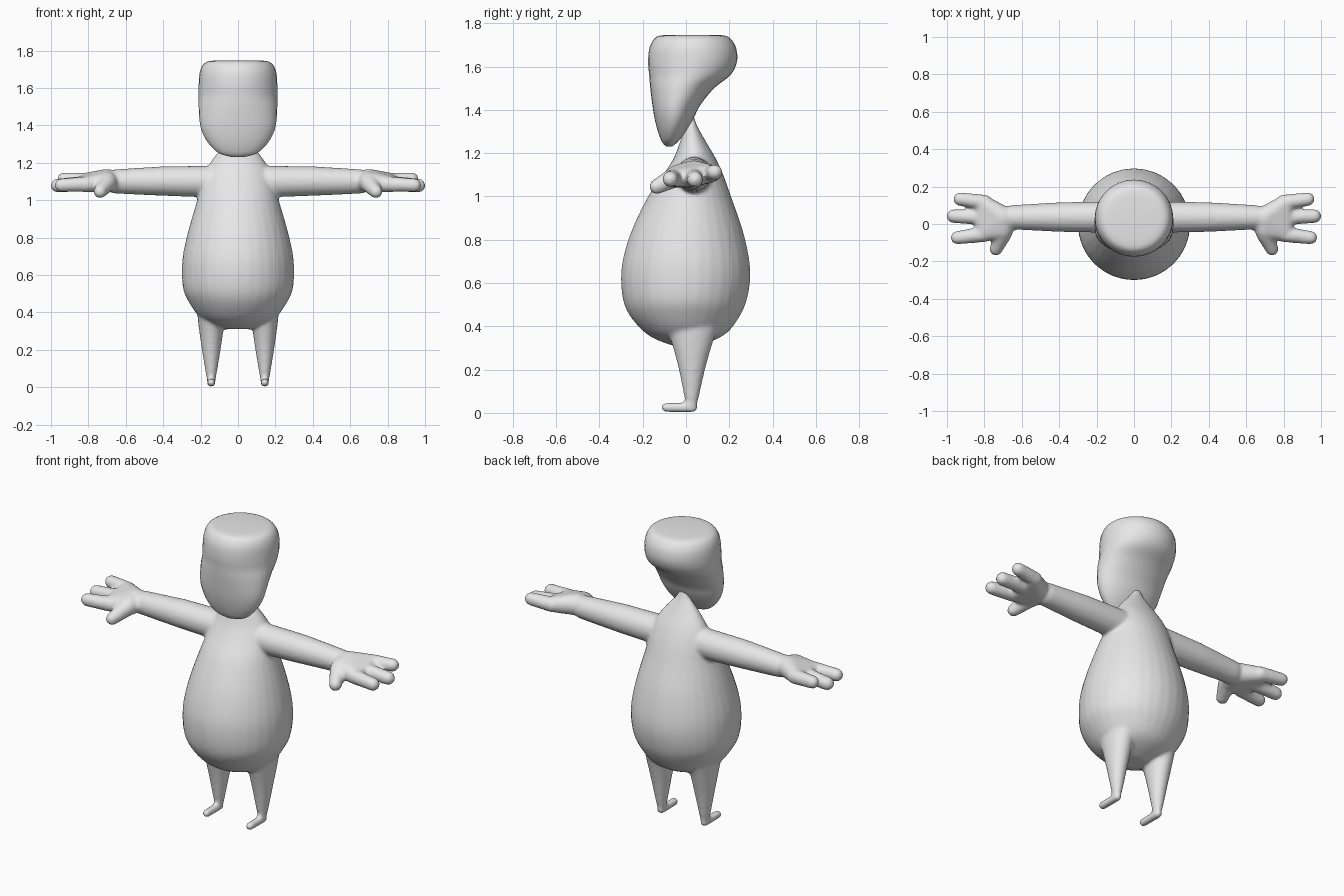
import bpy, bmesh, math
from mathutils import Vector

cube = bpy.data.objects.get("Cube")
if cube:
    bpy.data.objects.remove(cube, do_unlink=True)

grey = bpy.data.materials.new("plain_grey")
grey.use_nodes = True
COLOUR = (0.8, 0.8, 0.8, 1)
grey.diffuse_color = COLOUR
grey.node_tree.nodes["Principled BSDF"].inputs["Base Color"].default_value = COLOUR


def spline(rows, steps=4):
    """Catmull-Rom interpolation through the rows."""
    out = []
    for i in range(len(rows) - 1):
        a, b = rows[max(i - 1, 0)], rows[i]
        c, d = rows[i + 1], rows[min(i + 2, len(rows) - 1)]
        for s in range(steps):
            t = s / steps
            out.append([0.5 * (2 * q + (r - p) * t + (2 * p - 5 * q + 4 * r - u) * t ** 2
                               + (3 * q - p - 3 * r + u) * t ** 3)
                        for p, q, r, u in zip(a, b, c, d)])
    return out + [list(rows[-1])]


def loft(bm, rows, cx=0, segments=32):
    """Skin horizontal ovals given as (z, half width, front y, back y)."""
    rings = []
    for z, rx, y0, y1 in spline(rows):
        ring = []
        for k in range(segments):
            a = math.tau * k / segments
            ring.append(bm.verts.new((cx + rx * math.cos(a),
                                      (y0 + y1) / 2 + (y1 - y0) / 2 * math.sin(a), z)))
        rings.append(ring)
    for low, high in zip(rings, rings[1:]):
        for k in range(segments):
            n = (k + 1) % segments
            bm.faces.new((low[k], low[n], high[n], high[k]))
    bm.faces.new(rings[0][::-1])
    bm.faces.new(rings[-1])


def hull(bm, side, *balls):
    """Wrap balls (x, y, z, radius) in one convex skin."""
    tmp = bmesh.new()
    for x, y, z, r in balls:
        made = bmesh.ops.create_uvsphere(tmp, u_segments=20, v_segments=12, radius=r)
        bmesh.ops.translate(tmp, verts=made["verts"], vec=Vector((side * x, y, z)))
    res = bmesh.ops.convex_hull(tmp, input=tmp.verts[:])
    inner = {v for v in res["geom_interior"] + res["geom_unused"]
             if isinstance(v, bmesh.types.BMVert)}
    bmesh.ops.delete(tmp, geom=list(inner), context="VERTS")
    mesh = bpy.data.meshes.new("part")
    tmp.to_mesh(mesh)
    tmp.free()
    bm.from_mesh(mesh)
    bpy.data.meshes.remove(mesh)


def finish(bm, name):
    bmesh.ops.recalc_face_normals(bm, faces=bm.faces)
    mesh = bpy.data.meshes.new(name)
    bm.to_mesh(mesh)
    bm.free()
    mesh.materials.append(grey)
    mesh.shade_smooth()
    obj = bpy.data.objects.new(name, mesh)
    bpy.context.collection.objects.link(obj)
    return obj


# Head: flat crown, overhanging back, chin pulled forward
bm = bmesh.new()
loft(bm, [(1.23, .03, -.09, -.065), (1.25, .10, -.11, -.04), (1.3, .155, -.13, 0),
          (1.36, .19, -.145, .035), (1.42, .205, -.155, .065), (1.5, .21, -.165, .13),
          (1.56, .21, -.17, .205), (1.62, .21, -.175, .235), (1.68, .205, -.17, .233),
          (1.72, .19, -.153, .213), (1.74, .165, -.13, .188), (1.746, .13, -.09, .15)])
finish(bm, "head")

# Torso: pear shape tapering into the neck
bm = bmesh.new()
loft(bm, [(.31, .07, -.06, .06), (.34, .15, -.14, .14), (.38, .21, -.2, .2),
          (.45, .26, -.26, .25), (.52, .292, -.29, .28), (.62, .3, -.3, .297),
          (.72, .292, -.289, .29), (.85, .262, -.248, .26), (1, .218, -.175, .208),
          (1.1, .19, -.105, .172), (1.18, .16, -.055, .135), (1.26, .105, -.025, .088),
          (1.33, .045, 0, .05), (1.38, .02, .01, .035)])

for side in (-1, 1):
    # Leg and foot
    loft(bm, [(.01, .015, .01, .04), (.05, .025, -.003, .054), (.2, .05, -.033, .088),
              (.33, .068, -.068, .125), (.42, .076, -.1, .155), (.5, .08, -.11, .17)],
         cx=side * .143)
    hull(bm, side, (.143, .03, .025, .023), (.143, -.093, .025, .022))
    # Arm
    hull(bm, side, (.1, .037, 1.1, .084), (.25, .037, 1.1, .082), (.4, .037, 1.102, .079))
    hull(bm, side, (.4, .037, 1.102, .079), (.65, .036, 1.1, .065))
    # Palm
    hull(bm, side, (.7, .035, 1.105, .062), (.7, -.03, 1.095, .055),
         (.81, .115, 1.105, .042), (.81, -.05, 1.085, .042))
    # Thumb and three fingers
    hull(bm, side, (.7, -.05, 1.09, .048), (.738, -.135, 1.045, .035))
    hull(bm, side, (.8, -.055, 1.085, .042), (.945, -.073, 1.08, .036))
    hull(bm, side, (.8, .035, 1.09, .042), (.965, .042, 1.078, .037))
    hull(bm, side, (.8, .115, 1.105, .042), (.93, .133, 1.112, .036))
body = finish(bm, "body_with_limbs")

# Fuse torso and limbs into one soft skin
fuse = body.modifiers.new("fuse", "REMESH")
fuse.mode = "VOXEL"
fuse.voxel_size = 0.01
fuse.use_smooth_shade = True
soft = body.modifiers.new("soften", "SMOOTH")
soft.factor = 0.5
soft.iterations = 6
